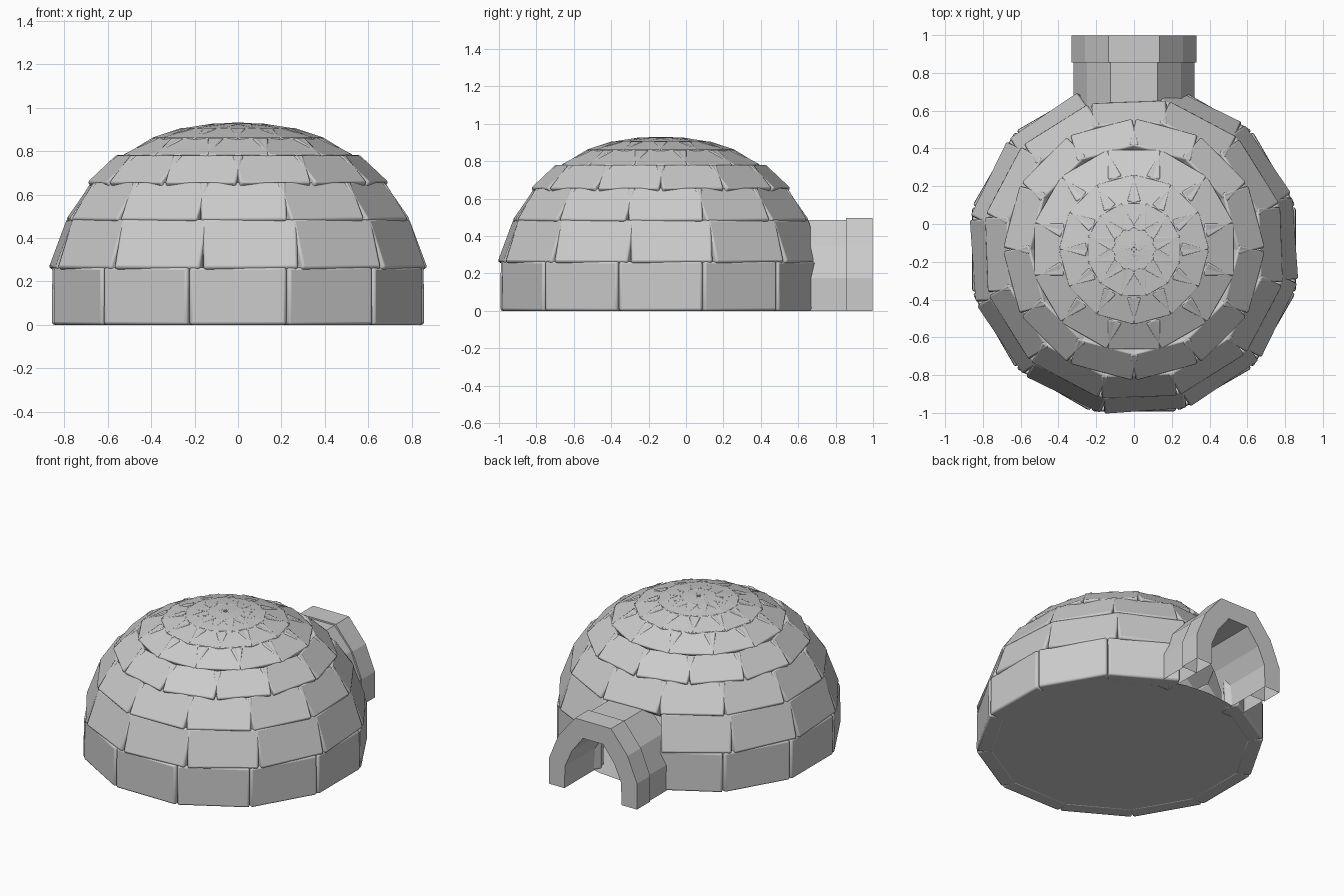
import bpy, bmesh, math
from mathutils import Vector

if "Cube" in bpy.data.objects:
    bpy.data.objects.remove(bpy.data.objects["Cube"])

CY = -0.135      # dome centre in y
N = 12           # blocks per course


def finish(name, bm, bevel=0.0):
    bmesh.ops.recalc_face_normals(bm, faces=bm.faces[:])
    me = bpy.data.meshes.new(name)
    bm.to_mesh(me)
    bm.free()
    ob = bpy.data.objects.new(name, me)
    bpy.context.collection.objects.link(ob)
    bpy.ops.object.select_all(action='DESELECT')
    ob.select_set(True)
    bpy.context.view_layer.objects.active = ob
    if bevel:
        m = ob.modifiers.new("soft_edges", 'BEVEL')
        m.width = bevel
        m.segments = 2
        m.limit_method = 'ANGLE'
        bpy.ops.object.shade_smooth_by_angle(angle=math.radians(40))
    return ob


def hexahedron(bm, a, b, skip=()):
    """Solid between quads a and b; skip = side indices left open."""
    va = [bm.verts.new(p) for p in a]
    vb = [bm.verts.new(p) for p in b]
    bm.faces.new(va[::-1])
    bm.faces.new(vb)
    for i in range(4):
        if i not in skip:
            j = (i + 1) % 4
            bm.faces.new((va[i], va[j], vb[j], vb[i]))


def course(name, r0, z0, r1, z1, width, offset, thick, bevel, door=False):
    """A ring of equal, inward-leaning straight blocks."""
    bm = bmesh.new()
    d = Vector((r1 - r0, z1 - z0)).normalized()
    back = Vector((-d.y, d.x)) * thick
    p, q = Vector((r0, z0)), Vector((r1, z1))
    section = [p, q, q + back, p + back]
    if z0 == 0:
        section[3].y = 0
    for k in range(N):
        a = math.radians(-90 + offset) + k * math.tau / N
        if door and k == N // 2:
            continue
        rad = Vector((math.cos(a), math.sin(a), 0))
        tan = Vector((-rad.y, rad.x, 0))
        base = [rad * s.x + Vector((0, CY, s.y)) for s in section]
        hexahedron(bm, [v - tan * width / 2 for v in base],
                   [v + tan * width / 2 for v in base])
    finish(name, bm, bevel)


# Dome courses: bottom radius/height, top radius/height, width, twist, thickness, bevel, door gap
rows = [
    (0.857, 0.000, 0.855, 0.265, 0.445, 0, 0.10, 0.012, True),
    (0.860, 0.262, 0.775, 0.490, 0.435, 4, 0.10, 0.012, True),
    (0.785, 0.487, 0.665, 0.660, 0.395, 2, 0.10, 0.010),
    (0.675, 0.657, 0.535, 0.785, 0.335, 15, 0.09, 0.009),
    (0.530, 0.783, 0.375, 0.864, 0.275, 0, 0.07, 0.007),
    (0.385, 0.862, 0.240, 0.908, 0.200, 15, 0.06, 0.005),
    (0.245, 0.907, 0.100, 0.927, 0.130, 0, 0.05, 0.004),
    (0.105, 0.926, 0.012, 0.931, 0.055, 15, 0.04, 0.002),
]
for i, row in enumerate(rows):
    course(f"dome_course_{i + 1}", *row)

# Crown plug closing the top
bm = bmesh.new()
bmesh.ops.create_circle(bm, cap_ends=True, segments=12, radius=0.06)
bmesh.ops.translate(bm, verts=bm.verts[:], vec=(0, CY, 0.924))
finish("crown_plug", bm)

# Floor disc
bm = bmesh.new()
bmesh.ops.create_circle(bm, cap_ends=True, segments=32, radius=0.845)
bmesh.ops.translate(bm, verts=bm.verts[:], vec=(0, CY, 0.002))
finish("floor", bm)

# Entrance tunnel: half profiles (x, z) mirrored across x
half_out = [(0.32, 0), (0.32, 0.175), (0.25, 0.345), (0.125, 0.487)]
half_in = [(0.215, 0), (0.21, 0.15), (0.16, 0.265), (0.075, 0.375)]


def tunnel_ring(name, y0, y1, grow):
    outer = [(x + grow, z + (grow if z > 0.4 else 0)) for x, z in half_out]
    outer += [(-x, z) for x, z in outer[::-1]]
    inner = half_in + [(-x, z) for x, z in half_in[::-1]]
    bm = bmesh.new()
    last = len(outer) - 2
    for i in range(last + 1):
        loop = [outer[i], outer[i + 1], inner[i + 1], inner[i]]
        # leg blocks are open where they meet the ground
        skip = (3,) if i == 0 else (1,) if i == last else ()
        hexahedron(bm, [(x, y0, z) for x, z in loop],
                   [(x, y1, z) for x, z in loop], skip)
    finish(name, bm)


tunnel_ring("tunnel_inner_ring", 0.58, 0.855, 0.0)
tunnel_ring("tunnel_entrance_ring", 0.855, 0.997, 0.01)
